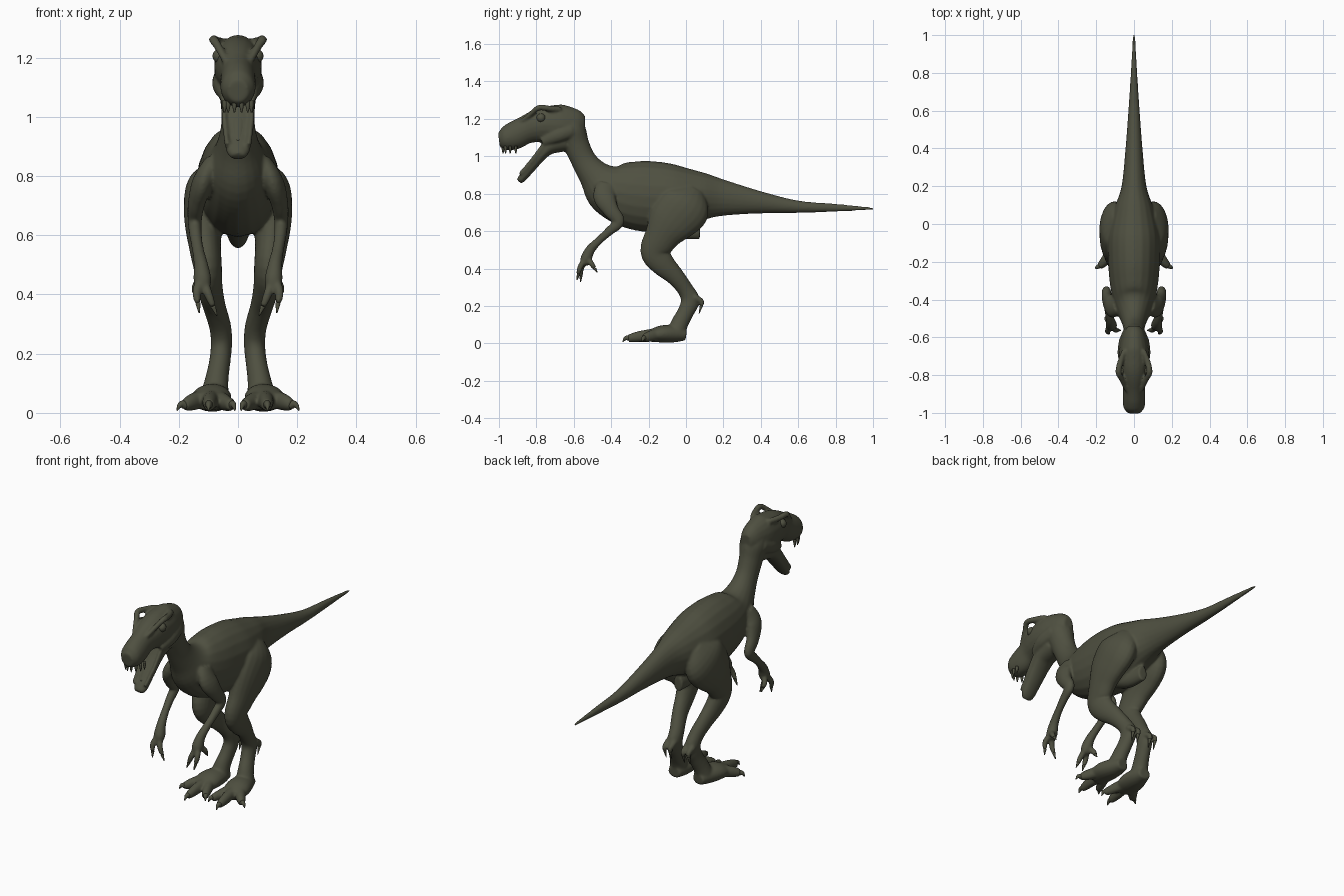
import bpy, bmesh, math
from mathutils import Vector

SIDES = 20
hide = bpy.data.materials.new("dark olive")
hide.diffuse_color = (0.078, 0.08, 0.052, 1)


def spline(rows, steps=5):
    """Smooth interpolation through rows of (x, y, z, half width, half depth)."""
    out, n = [], len(rows)
    for i in range(n - 1):
        a, b, c, d = rows[max(i - 1, 0)], rows[i], rows[i + 1], rows[min(i + 2, n - 1)]
        for s in range(steps):
            t = s / steps
            out.append([0.5 * (2 * q + (r - p) * t + (2 * p - 5 * q + 4 * r - w) * t * t
                               + (3 * q - p - 3 * r + w) * t ** 3)
                        for p, q, r, w in zip(a, b, c, d)])
    return out + [list(rows[-1])]


def tube(bm, rows, side=1):
    """Closed elliptical loft along a path; side=-1 mirrors it."""
    pts = spline([(side * r[0],) + tuple(r[1:]) for r in rows])
    rings = []
    for i, p in enumerate(pts):
        tan = Vector(pts[min(i + 1, len(pts) - 1)][:3]) - Vector(pts[max(i - 1, 0)][:3])
        tan.normalize()
        across = Vector((1, 0, 0))
        across = (across - tan * across.dot(tan)).normalized()
        up = tan.cross(across)
        ring = []
        for k in range(SIDES):
            a = math.tau * k / SIDES
            ring.append(bm.verts.new(Vector(p[:3]) + across * max(p[3], .001) * math.cos(a)
                                     + up * max(p[4], .001) * math.sin(a)))
        rings.append(ring)
    for r, q in zip(rings, rings[1:]):
        for k in range(SIDES):
            j = (k + 1) % SIDES
            bm.faces.new((r[k], r[j], q[j], q[k]))
    bm.faces.new(rings[0])
    bm.faces.new(rings[-1])


def pair(bm, rows):
    tube(bm, rows, 1)
    tube(bm, rows, -1)


def finish(bm, name):
    bmesh.ops.recalc_face_normals(bm, faces=bm.faces)
    for f in bm.faces:
        f.smooth = True
    me = bpy.data.meshes.new(name)
    bm.to_mesh(me)
    bm.free()
    me.materials.append(hide)
    ob = bpy.data.objects.new(name, me)
    bpy.context.collection.objects.link(ob)
    return ob


skin = bmesh.new()

# tail, trunk and neck
tube(skin, [(0, 1.005, .72, .006, .006), (0, .8, .725, .017, .021), (0, .6, .73, .03, .033),
            (0, .4, .753, .045, .059), (0, .2, .777, .066, .097), (0, .08, .785, .105, .132),
            (0, -.06, .78, .137, .177), (0, -.2, .785, .137, .19), (0, -.32, .80, .127, .175),
            (0, -.42, .835, .106, .14), (0, -.49, .90, .074, .088), (0, -.545, .975, .057, .068),
            (0, -.585, 1.06, .06, .069), (0, -.61, 1.14, .072, .074), (0, -.625, 1.21, .06, .055)])
# underside of the pelvis
tube(skin, [(0, -.14, .64, .05, .04), (0, -.03, .607, .036, .046), (0, .075, .60, .028, .044)])
# skull and upper jaw
tube(skin, [(0, -.54, 1.17, .03, .045), (0, -.58, 1.17, .058, .083), (0, -.66, 1.165, .078, .112),
            (0, -.74, 1.17, .08, .099), (0, -.80, 1.16, .072, .088), (0, -.86, 1.14, .059, .075),
            (0, -.92, 1.11, .06, .075), (0, -.97, 1.093, .056, .062), (0, -1.0, 1.088, .034, .038)])
# lower jaw
tube(skin, [(0, -.65, 1.085, .06, .06), (0, -.725, 1.055, .06, .045), (0, -.77, 1.01, .054, .03),
            (0, -.83, .938, .046, .025), (0, -.875, .885, .04, .022), (0, -.893, .865, .025, .016)])
# lips, cheeks and brow ridges
pair(skin, [(.048, -.76, 1.06, .01, .014), (.045, -.82, .98, .009, .014),
            (.036, -.885, .902, .009, .014)])
pair(skin, [(.05, -.61, 1.14, .028, .04), (.06, -.69, 1.11, .027, .038),
            (.052, -.77, 1.075, .012, .02)])
pair(skin, [(.04, -.88, 1.185, .01, .012), (.066, -.82, 1.235, .014, .014),
            (.082, -.785, 1.26, .016, .015), (.072, -.73, 1.255, .016, .016),
            (.05, -.67, 1.25, .014, .016)])

# legs from hip to foot
pair(skin, [(.07, .04, .81, .05, .07), (.105, 0, .74, .072, .138), (.116, -.07, .66, .066, .132),
            (.112, -.13, .57, .055, .094), (.102, -.165, .49, .048, .079),
            (.095, -.125, .425, .043, .066), (.08, -.06, .36, .038, .05),
            (.06, -.005, .29, .037, .043), (.056, .022, .23, .036, .05),
            (.062, 0, .17, .036, .044), (.072, -.032, .11, .04, .046), (.08, -.055, .05, .05, .05)])
# soles
pair(skin, [(.075, 0, .045, .035, .03), (.08, -.06, .05, .055, .045), (.09, -.13, .05, .068, .046),
            (.1, -.2, .038, .06, .03)])
# toes: inner, middle, outer
for mid, tip in (((.05, -.2), (.022, -.265)), ((.095, -.24), (.098, -.31)), ((.15, -.19), (.182, -.225))):
    pair(skin, [(.088, -.1, .06, .03, .03), (*mid, .038, .026, .03), (*tip, .026, .018, .02)])
# arms
pair(skin, [(.08, -.42, .84, .035, .06), (.118, -.435, .78, .036, .06), (.14, -.40, .71, .029, .043),
            (.146, -.36, .65, .024, .032), (.143, -.41, .60, .021, .024), (.135, -.465, .55, .02, .021),
            (.125, -.512, .50, .024, .026), (.12, -.535, .45, .03, .03), (.118, -.545, .42, .022, .02)])
# fingers
fingers = (((.14, -.565, .41), (.135, -.575, .37)), ((.1, -.56, .4), (.084, -.562, .36)),
           ((.142, -.505, .425), (.142, -.488, .40)))
for mid, tip in fingers:
    pair(skin, [(.12, -.53, .46, .016, .016), (*mid, .015, .015), (*tip, .011, .011)])
# heel spurs
for x in (.04, .075):
    pair(skin, [(x, .045, .245, .018, .02), (x, .083, .225, .014, .014), (x, .083, .2, .01, .01)])

body = finish(skin, "body")
rm = body.modifiers.new("blend parts", 'REMESH')
rm.mode = 'VOXEL'
rm.voxel_size = 0.0065
rm.use_smooth_shade = True
sm = body.modifiers.new("soften", 'SMOOTH')
sm.factor = 0.5
sm.iterations = 6

# claws on toes, fingers and heels
claws = bmesh.new()
for x, y, dx, dy in ((.024, -.255, -.014, -.025), (.098, -.30, .002, -.038), (.178, -.22, .028, -.014)):
    pair(claws, [(x, y, .028, .014, .016), (x + dx * .6, y + dy * .6, .027, .01, .011),
                 (x + dx, y + dy, .008, .002, .002)])
for mid, tip in fingers:
    end = Vector(tip) + (Vector(tip) - Vector(mid)) * .8
    pair(claws, [(*tip, .009, .009), (*end, .002, .002)])
for x in (.04, .075):
    pair(claws, [(x, .083, .205, .009, .009), (x, .07, .16, .002, .002)])
finish(claws, "claws")

# teeth along the front of the upper jaw
teeth = bmesh.new()
for x, y in ((.012, -.978), (.033, -.965), (.045, -.94), (.048, -.91)):
    pair(teeth, [(x, y, 1.055, .008, .008), (x, y, 1.035, .007, .007), (x, y, 1.014, .002, .002)])
finish(teeth, "teeth")

# tongue
tongue = bmesh.new()
tube(tongue, [(0, -.74, 1.06, .03, .014), (0, -.81, .985, .026, .013), (0, -.868, .915, .016, .009)])
finish(tongue, "tongue")

# eyes
eyes = bmesh.new()
for s in (1, -1):
    new = bmesh.ops.create_uvsphere(eyes, u_segments=20, v_segments=12, radius=.024)["verts"]
    bmesh.ops.translate(eyes, verts=new, vec=(s * .062, -.775, 1.205))
finish(eyes, "eyes")
